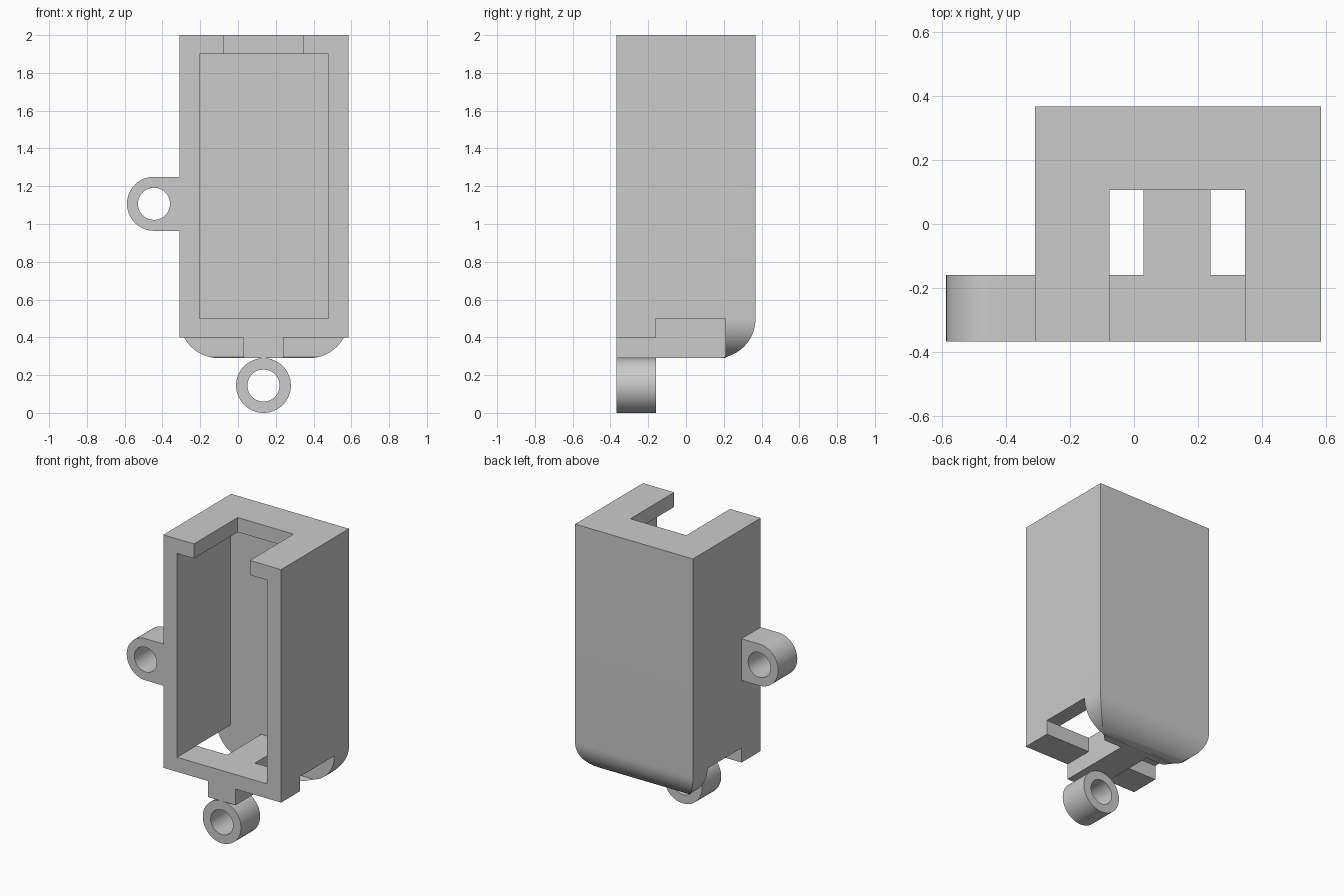
import bpy, bmesh, math
from itertools import product

cube = bpy.data.objects.get("Cube")
if cube:
    bpy.data.objects.remove(cube, do_unlink=True)

grey = bpy.data.materials.new("light_grey_plastic")
grey.use_nodes = True
color = (0.6, 0.6, 0.6, 1)
grey.diffuse_color = color
grey.node_tree.nodes["Principled BSDF"].inputs["Base Color"].default_value = color


def finish(name, bm):
    bmesh.ops.recalc_face_normals(bm, faces=bm.faces[:])
    mesh = bpy.data.meshes.new(name)
    bm.to_mesh(mesh)
    bm.free()
    mesh.materials.append(grey)
    obj = bpy.data.objects.new(name, mesh)
    bpy.context.collection.objects.link(obj)
    bpy.ops.object.select_all(action="DESELECT")
    obj.select_set(True)
    bpy.context.view_layer.objects.active = obj
    bpy.ops.object.shade_smooth_by_angle(angle=math.radians(30))
    return obj


# Main dimensions: housing, cavity, top slot, stem
FRONT, BACK = -0.368, 0.368
LUG_BACK, SLOT_BACK, CAVITY_BACK = -0.16, 0.106, 0.21
BOTTOM, STRIP, FLOOR, CEILING, TOP = 0.29, 0.4, 0.5, 1.9, 2.0
LEFT, RIGHT = -0.31, 0.585
xs = [LEFT, -0.205, -0.077, 0.03, 0.24, 0.348, 0.478, RIGHT]
ys = [FRONT, LUG_BACK, SLOT_BACK, CAVITY_BACK, BACK]
zs = [BOTTOM, STRIP, FLOOR, CEILING, TOP]


def solid(x, y, z):
    """Rule for where the housing has material."""
    if not (LEFT < x < RIGHT and FRONT < y < BACK and BOTTOM < z < TOP):
        return False
    if y > CAVITY_BACK:                       # back plate
        return True
    if z < FLOOR:                             # stem and front floor strip
        return xs[3] < x < xs[4] or (y < LUG_BACK and z > STRIP)
    if z < CEILING:                           # side walls
        return x < xs[1] or x > xs[6]
    return y > SLOT_BACK or x < xs[2] or x > xs[5]   # slotted top


def build_housing():
    bm = bmesh.new()
    axes = (xs, ys, zs)
    verts = {}

    def vert(idx):
        if idx not in verts:
            verts[idx] = bm.verts.new([axes[a][idx[a]] for a in range(3)])
        return verts[idx]

    def filled(idx):
        if any(i < 0 or i >= len(axes[a]) - 1 for a, i in enumerate(idx)):
            return False
        return solid(*[(axes[a][i] + axes[a][i + 1]) / 2 for a, i in enumerate(idx)])

    # Skin every filled cell where its neighbour is empty
    for cell in product(*[range(len(a) - 1) for a in axes]):
        if not filled(cell):
            continue
        for axis, side in product(range(3), (0, 1)):
            near = list(cell)
            near[axis] += 2 * side - 1
            if filled(near):
                continue
            u, v = [a for a in range(3) if a != axis]
            corners = []
            for du, dv in ((0, 0), (1, 0), (1, 1), (0, 1)):
                c = list(cell)
                c[axis] += side
                c[u] += du
                c[v] += dv
                corners.append(vert(tuple(c)))
            bm.faces.new(corners)
    bmesh.ops.recalc_face_normals(bm, faces=bm.faces[:])
    bmesh.ops.dissolve_limit(bm, angle_limit=0.02, verts=bm.verts[:], edges=bm.edges[:])

    # Round the lower corners of the back plate
    def is_corner(e):
        return all(abs(v.co.z - BOTTOM) < 1e-4
                   and min(abs(v.co.x - LEFT), abs(v.co.x - RIGHT)) < 1e-4
                   for v in e.verts)
    bmesh.ops.bevel(bm, geom=[e for e in bm.edges if is_corner(e)], offset=0.208,
                    segments=16, profile=0.5, affect="EDGES", clamp_overlap=False)
    return finish("housing", bm)


def build_lug(name, cx, cz, radius, hole, square_side=False):
    """Pierced lug along y; square_side makes its +x half straight."""
    bm = bmesh.new()
    n = 64
    rings = []
    for y, inner in ((FRONT, False), (LUG_BACK, False), (LUG_BACK, True), (FRONT, True)):
        ring = []
        for i in range(n):
            c, s = math.cos(math.tau * i / n), math.sin(math.tau * i / n)
            r = hole if inner else radius
            if square_side and not inner and c > 0:
                r /= max(abs(c), abs(s))
            ring.append(bm.verts.new((cx + r * c, y, cz + r * s)))
        rings.append(ring)
    for k in range(4):
        a, b = rings[k], rings[(k + 1) % 4]
        for i in range(n):
            j = (i + 1) % n
            bm.faces.new((a[i], a[j], b[j], b[i]))
    return finish(name, bm)


build_housing()
build_lug("side_lug", -0.445, 1.107, 0.143, 0.085, square_side=True)
build_lug("bottom_lug", 0.135, 0.145, 0.145, 0.085)
